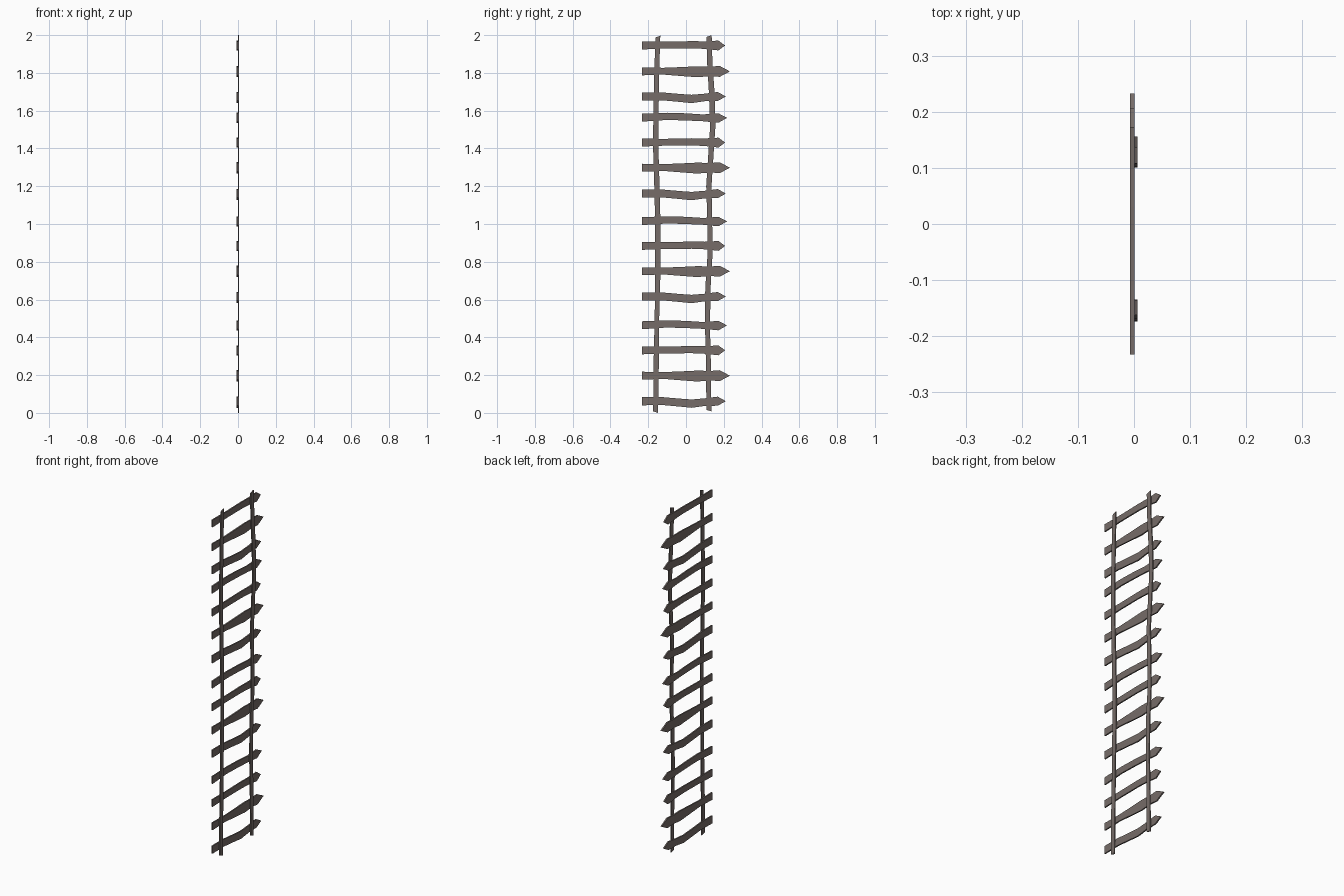
import bpy, bmesh

wood = bpy.data.materials.new("weathered grey brown wood")
wood.diffuse_color = (0.18, 0.15, 0.138, 1)


def plank(name, pairs, x0, x1):
    """Flat board: pairs of (y, z) edge points joined into a strip with thickness."""
    bm = bmesh.new()
    rows = []
    for a, b in pairs:
        pts = [a] if a == b else [a, b]
        front = [bm.verts.new((x1, y, z)) for y, z in pts]
        back = [bm.verts.new((x0, y, z)) for y, z in pts]
        rows.append((front[0], front[-1], back[-1], back[0]))

    def face(vs):
        vs = list(dict.fromkeys(vs))
        if len(vs) > 2:
            bm.faces.new(vs)
    for r, s in zip(rows, rows[1:]):
        for i in range(4):
            j = (i + 1) % 4
            face((r[i], r[j], s[j], s[i]))
    for r in (rows[0], rows[-1]):
        face(r)
    bmesh.ops.recalc_face_normals(bm, faces=bm.faces)
    me = bpy.data.meshes.new(name)
    bm.to_mesh(me)
    bm.free()
    me.materials.append(wood)
    ob = bpy.data.objects.new(name, me)
    bpy.context.collection.objects.link(ob)


# four hand-cut picket shapes: stations of (y, centre offset, half width)
SHAPES = [
    # slightly waisted
    [(-.2325, 0, .021), (-.11, .002, .018), (.03, .004, .019), (.10, .002, .020),
     (.172, 0, .026), (.207, 0, 0)],
    # wide, swelling towards the tip
    [(-.2325, 0, .021), (-.12, .001, .018), (-.02, -.001, .024), (.06, -.002, .029),
     (.13, 0, .025), (.178, 0, .029), (.2325, 0, 0)],
    # sagging
    [(-.2325, 0, .022), (-.13, .001, .021), (-.04, -.007, .021), (.03, -.013, .022),
     (.10, -.005, .020), (.168, 0, .024), (.211, 0, 0)],
    # slender
    [(-.2325, 0, .021), (-.10, .007, .019), (0, .004, .019), (.09, -.001, .018),
     (.172, -.002, .025), (.217, -.001, 0)],
]
HEIGHTS = [1.945, 1.808, 1.675, 1.563, 1.431, 1.298, 1.161, 1.015,
           .884, .750, .616, .464, .331, .197, .062]
for i, h in enumerate(HEIGHTS):
    pairs = [((y, h + c + w), (y, h + c - w)) for y, c, w in SHAPES[i % 4]]
    plank(f"picket_{i + 1}", pairs, -.0068, .0008)

# two crooked rails: stations of (centre y, z, half width)
LEFT = [(-.161, .004, .013), (-.158, .25, .014), (-.154, .5, .012), (-.149, .75, .014),
        (-.149, 1.0, .014), (-.154, 1.2, .014), (-.160, 1.4, .014), (-.159, 1.6, .014),
        (-.155, 1.8, .013), (-.149, 1.992, .013)]
RIGHT = [(.121, .012, .013), (.119, .25, .013), (.114, .45, .013), (.116, .66, .014),
         (.128, .85, .013), (.125, 1.05, .013), (.121, 1.2, .014), (.134, 1.4, .014),
         (.142, 1.52, .014), (.136, 1.7, .015), (.126, 1.85, .014), (.122, 1.995, .014)]
for name, path in (("left_rail", LEFT), ("right_rail", RIGHT)):
    pairs = [((y - w, z), (y + w, z)) for y, z, w in path]
    # slightly slanted sawn ends
    (a, b), (c, d) = pairs[0], pairs[-1]
    pairs[0] = ((a[0], a[1] + .004), (b[0], b[1] - .004))
    pairs[-1] = ((c[0], c[1] - .005), (d[0], d[1] + .005))
    plank(name, pairs, .0008, .0066)
